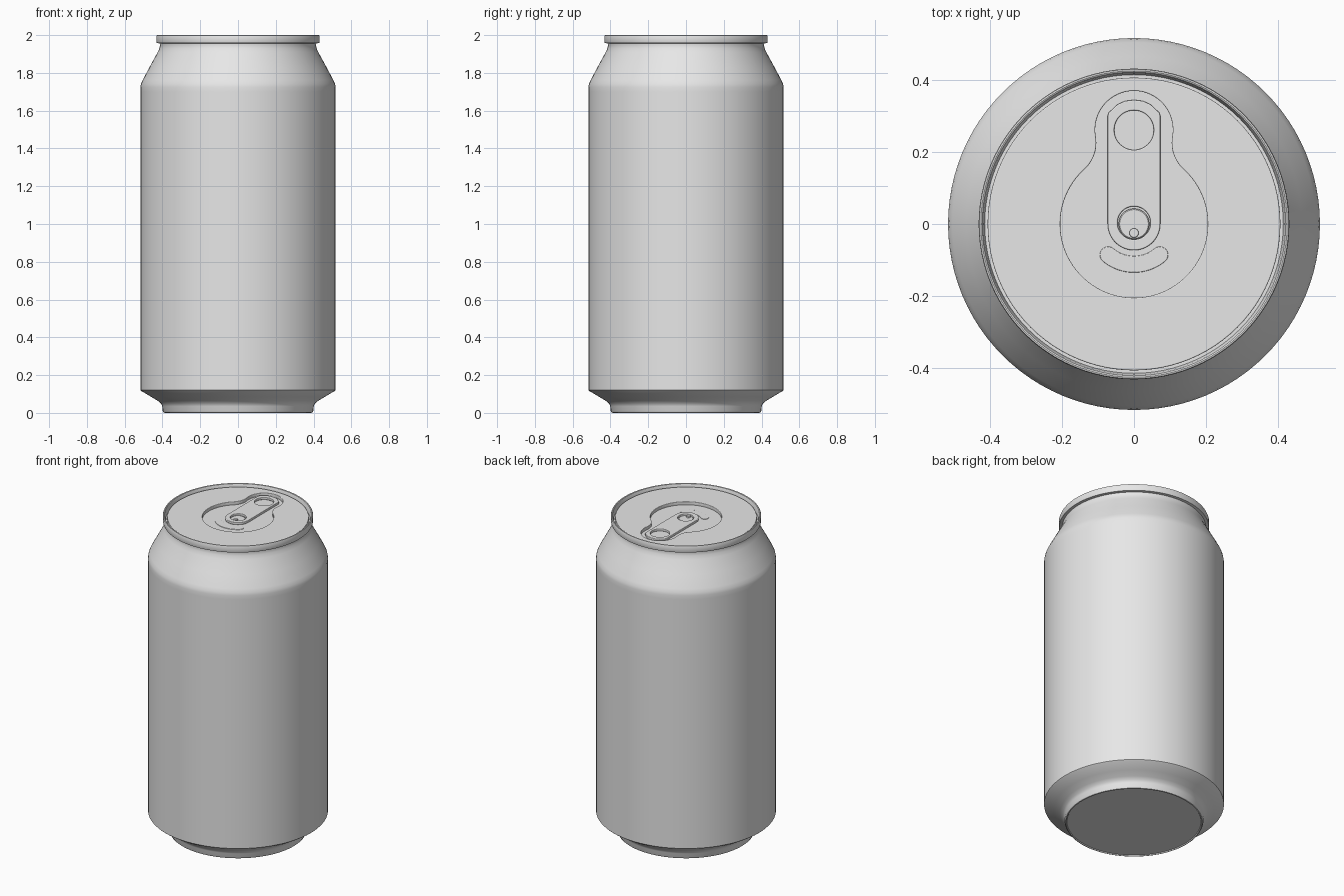
import bpy
import bmesh
from math import sin, cos, pi, radians, atan2, sqrt

cube = bpy.data.objects.get("Cube")
if cube:
    bpy.data.objects.remove(cube, do_unlink=True)

metal = bpy.data.materials.new("plain_metal_grey")
metal.use_nodes = True
GREY = (0.8, 0.8, 0.8, 1)
metal.diffuse_color = GREY
metal.node_tree.nodes["Principled BSDF"].inputs["Base Color"].default_value = GREY

LID_Z, FLOOR_Z, TAB_Z = 1.985, 1.965, 1.982


def activate(obj):
    bpy.ops.object.select_all(action='DESELECT')
    obj.select_set(True)
    bpy.context.view_layer.objects.active = obj


def revolve(name, profile, segments=96):
    """Spin an (r, z) profile around the z axis."""
    bm = bmesh.new()
    verts = [bm.verts.new((r, 0, z)) for r, z in profile]
    edges = [bm.edges.new(pair) for pair in zip(verts, verts[1:])]
    bmesh.ops.spin(bm, geom=verts + edges, cent=(0, 0, 0), axis=(0, 0, 1),
                   angle=2 * pi, steps=segments)
    bmesh.ops.remove_doubles(bm, verts=bm.verts, dist=0.0001)
    bmesh.ops.recalc_face_normals(bm, faces=bm.faces)
    mesh = bpy.data.meshes.new(name)
    bm.to_mesh(mesh)
    bm.free()
    mesh.materials.append(metal)
    obj = bpy.data.objects.new(name, mesh)
    bpy.context.collection.objects.link(obj)
    activate(obj)
    bpy.ops.object.shade_smooth_by_angle(angle=radians(32))


def arc(cx, cy, r, start, end, steps=16):
    """Points along an arc, angles in radians."""
    angles = [start + (end - start) * i / steps for i in range(steps + 1)]
    return [(cx + r * cos(a), cy + r * sin(a)) for a in angles]


def circle(cx, cy, r, steps=48):
    return arc(cx, cy, r, 0, 2 * pi, steps)[:-1]


def mirrored(half):
    """Close a right-hand outline that starts and ends on x = 0."""
    return half + [(-x, y) for x, y in reversed(half[1:-1])]


def plate(name, outlines, bottom, top, bevel):
    """Flat plate with soft edges; outlines after the first cut holes."""
    curve = bpy.data.curves.new(name, 'CURVE')
    curve.dimensions = '2D'
    curve.fill_mode = 'BOTH'
    curve.extrude = (top - bottom) / 2 - bevel
    curve.bevel_depth = bevel
    curve.bevel_resolution = 2
    curve.offset = -bevel
    for points in outlines:
        spline = curve.splines.new('POLY')
        spline.points.add(len(points) - 1)
        for p, (x, y) in zip(spline.points, points):
            p.co = (x, y, 0, 1)
        spline.use_cyclic_u = True
    obj = bpy.data.objects.new(name, curve)
    obj.location.z = (top + bottom) / 2
    bpy.context.collection.objects.link(obj)
    curve.materials.append(metal)
    activate(obj)
    bpy.ops.object.convert(target='MESH')
    bpy.ops.object.shade_smooth_by_angle(angle=radians(35))


# Can body: base, wall, shoulder, rolled rim, groove and recess floor
revolve("can_body", [
    (0, 0.006), (0.385, 0.006), (0.388, 0), (0.394, 0.002), (0.399, 0.012),
    (0.401, 0.035), (0.408, 0.05), (0.425, 0.064), (0.46, 0.085),
    (0.512, 0.116), (0.517, 0.121), (0.517, 0.14), (0.517, 1.7),
    (0.517, 1.725), (0.514, 1.742), (0.505, 1.762), (0.466, 1.835),
    (0.425, 1.91), (0.416, 1.93), (0.413, 1.945), (0.414, 1.956),
    (0.43, 1.958), (0.432, 1.964), (0.432, 1.994), (0.43, 1.999),
    (0.426, 2), (0.422, 1.998), (0.419, 1.99), (0.415, FLOOR_Z),
    (0, FLOOR_Z)])

# Keyhole-shaped recess: large circle blended into a small one
BIG, SMALL, SMALL_Y, FILLET = 0.205, 0.108, 0.262, 0.1
far, near = BIG + FILLET, SMALL + FILLET
fy = (far ** 2 - near ** 2 + SMALL_Y ** 2) / (2 * SMALL_Y)
fx = sqrt(far ** 2 - fy ** 2)
big_end = atan2(fy, fx)
small_start = atan2(fy - SMALL_Y, fx)
half = arc(0, 0, BIG, -pi / 2, big_end, 32)
half += arc(fx, fy, FILLET, big_end + pi, small_start + pi, 12)[1:]
half += arc(0, SMALL_Y, SMALL, small_start, pi / 2)[1:]
plate("lid", [circle(0, 0, 0.407, 96), mirrored(half)],
      FLOOR_Z - 0.003, LID_Z, 0.003)

# Pull tab with finger hole and rivet hole
half = arc(0, 0, 0.073, -pi / 2, 0)
half += [(0.073, 0.302), (0.07, 0.31), (0.045, 0.333), (0.025, 0.342), (0, 0.345)]
plate("pull_tab", [mirrored(half), circle(0, 0.261, 0.055), circle(0, 0.003, 0.046)],
      FLOOR_Z + 0.002, TAB_Z, 0.003)

# Rivet that holds the tab
revolve("rivet_base", [(0.043, FLOOR_Z), (0.043, FLOOR_Z + 0.006),
                       (0.04, FLOOR_Z + 0.009), (0, FLOOR_Z + 0.009)], 32)
plate("rivet_pin", [circle(0, -0.025, 0.013, 24)],
      FLOOR_Z + 0.006, TAB_Z, 0.003)

# Curved embossed bead in front of the tab
MID, HALF_W, SPREAD = 0.112, 0.023, radians(40)
end = -pi / 2 + SPREAD
half = arc(0, 0, MID + HALF_W, -pi / 2, end)
half += arc(MID * cos(end), MID * sin(end), HALF_W, end, end + pi, 10)[1:]
half += arc(0, 0, MID - HALF_W, end, -pi / 2)[1:]
plate("embossed_bead", [mirrored(half)], FLOOR_Z - 0.003, FLOOR_Z + 0.003, 0.002)
